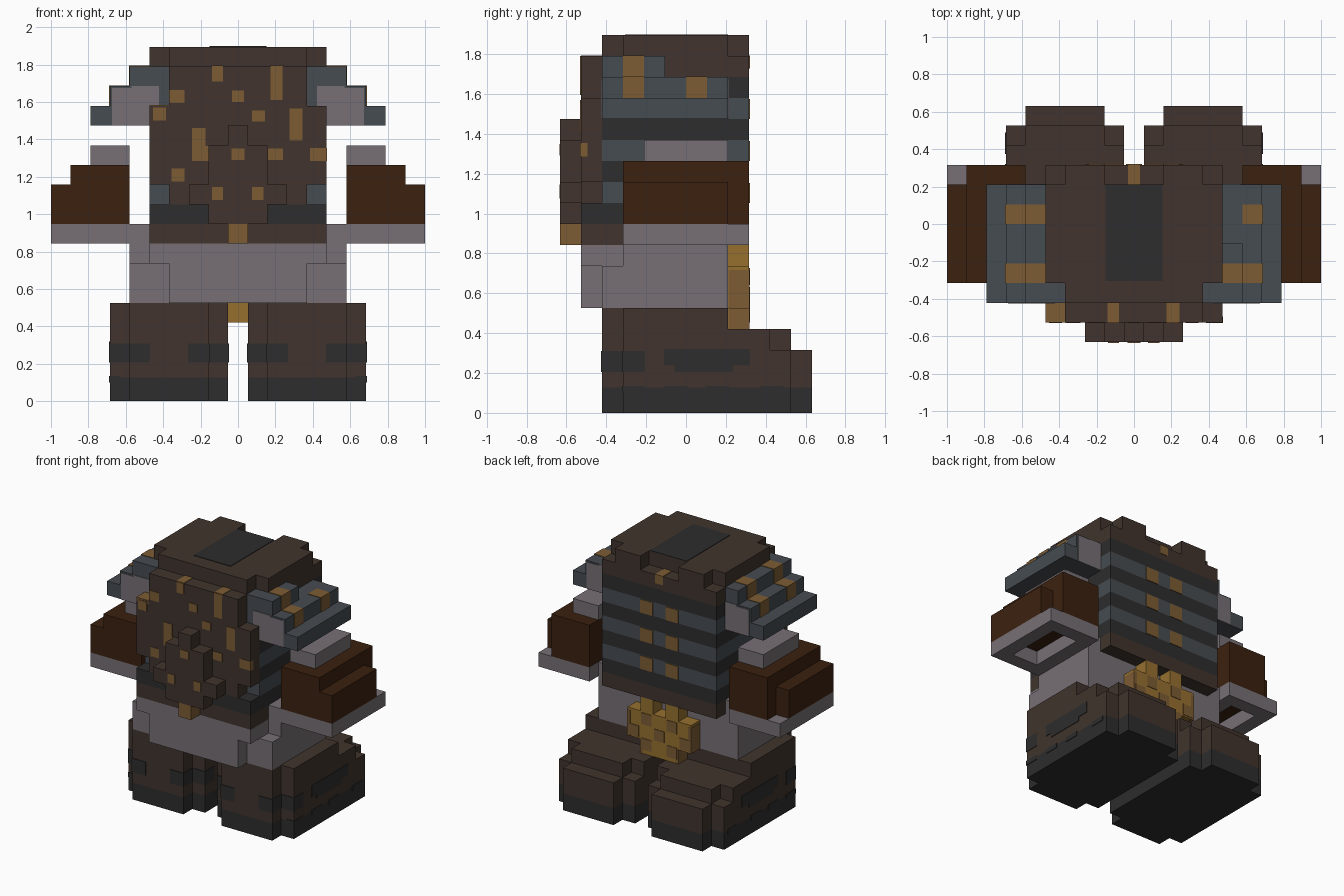
import bpy, bmesh
from mathutils import Matrix, Vector

if "Cube" in bpy.data.objects:
    bpy.data.objects.remove(bpy.data.objects["Cube"])

U = 2 / 19      # one block of the grid
T = 0.04        # thickness of painted plates, in blocks


def material(name, hexcode):
    rgb = [int(hexcode[i:i + 2], 16) / 255 for i in (0, 2, 4)]
    lin = [((c + 0.055) / 1.055) ** 2.4 for c in rgb] + [1]
    m = bpy.data.materials.new(name)
    m.use_nodes = True
    m.diffuse_color = lin
    m.node_tree.nodes["Principled BSDF"].inputs["Base Color"].default_value = lin
    return m


brown = material("leather brown", "41342d")
rust = material("dark rust brown", "3b210f")
grey = material("warm grey", "777075")
steel = material("steel blue", "464c51")
coal = material("charcoal", "2d2d2d")
bronze = material("bronze", "7d5c34")
gold = material("gold", "96702f")


def part(name, mat, boxes, mirror=False, grow=0.0):
    """Join boxes (x0, x1, y0, y1, z0, z1), in blocks, into one object."""
    bm = bmesh.new()
    for b in boxes:
        for side in ((1, -1) if mirror else (1,)):
            lo = Vector(b[0::2]) - Vector((grow,) * 3)
            hi = Vector(b[1::2]) + Vector((grow,) * 3)
            mid, size = (lo + hi) / 2, hi - lo
            mid.x *= side
            mat4 = Matrix.Translation(mid * U) @ Matrix.Diagonal((*(size * U), 1))
            bmesh.ops.create_cube(bm, size=1, matrix=mat4)
    me = bpy.data.meshes.new(name)
    bm.to_mesh(me)
    bm.free()
    me.materials.append(mat)
    ob = bpy.data.objects.new(name, me)
    bpy.context.scene.collection.objects.link(ob)
    return ob


# Boots with dark soles and worn patches
S = 1.2
part("boot_soles", coal, [(1.5, 5.5, -4, 6, 0, S), (.5, 6.5, -3, 5, 0, S)], True)
part("boots", brown, [(1.5, 5.5, -4, 2, S, 5), (.5, 6.5, -3, 2, S, 5),
                      (1.5, 5.5, 2, 5, S, 4), (.5, 6.5, 2, 4, S, 4),
                      (.5, 6.5, 4, 5, S, 3), (1.5, 5.5, 5, 6, S, 3)], True)
part("boot_patches", coal, [(4.5, 5.5, -4, -3, 2, 2.9), (5.5, 6.5, -3, -2, 2, 2.9),
                            (.5, 1.5, -3, -2, 2, 2.9), (1.5, 2.5, -4, -3, 2, 2.9),
                            (6, 6.5, -1, 3, 2.3, 3), (6, 6.5, -.5, 2.2, 2, 2.4)], True, T)
part("sole_waves", coal, [(6, 6.5, y, y + 1, S - .2, S + .05) for y in (-3, -1, 1, 3.6)],
     True, T)

# Hips and front apron
part("hips", grey, [(-5.5, 5.5, -4, 2, 5, 7), (-5.5, 5.5, -3, 2, 7, 9)])
part("apron", grey, [(-3.5, 3.5, -5, -4, 5, 7), (-4.5, 4.5, -5, -3, 7, 8)])

# Rear buckle with darker studs
part("buckle", gold, [(-2.5, 2.5, 2, 3, 5, 7), (-1.5, 1.5, 2, 3, 4, 5),
                      (.5, 1.5, 2, 3, 7, 8), (-1.5, -.5, 2, 3, 7, 8)])
part("buckle_studs", bronze, [(x - .4, x + .4, 2.5, 3 + T, z, z + .8)
                              for x, z in ((-1, 6.1), (1, 6.1), (0, 5.2), (-2, 5.1),
                                           (2, 5.1), (-1, 4.3), (1, 4.3))])
part("buckle_sides", bronze, [(2.3, 2.5, 2.05, 3, 5, 6.8), (1.3, 1.5, 2.05, 3, 4, 5)],
     True, T / 2)

# Banded torso
part("waistband", brown, [(-4.5, 4.5, -5, 3, 8, 9)])
part("torso_dark_bands", coal, [(-4.5, 4.5, -5, 3, 9, 10), (-4.5, 4.5, -4, 3, 11, 12),
                                (-4.5, 4.5, -4, 3, 13, 14), (-4.5, 4.5, -3, 3, 15, 16)])
part("torso_steel_bands", steel, [(-4.5, 4.5, -4, 3, z, z + 1) for z in (10, 12, 14)])
part("shoulder_yoke", brown, [(-4.5, 4.5, -3, 3, 16, 17)])
part("back_studs", bronze, [(x - .5, x + .5, 2.8, 3 + T, z, z + .95)
                            for x in (-1, 1) for z in (10, 12, 14)])
part("yoke_stud", bronze, [(-.3, .3, 2, 3 + T, 16.4, 17 + T)])

# Top slab, notched at the back
part("top_slab", brown, [(-3.5, 3.5, -4, -3, 17, 18), (-4.5, 4.5, -3, 2, 17, 18),
                         (1.5, 3.5, 2, 3, 17, 18), (-3.5, -1.5, 2, 3, 17, 18)])
part("top_panel", coal, [(-1.45, 1.45, -2.9, 2, 17.9, 18 + T)])

# Front plate and its raised stepped crest
part("front_plate", brown, [(-3.5, 3.5, -5, -3, 15, 17), (-4.5, 4.5, -5, -4, 11, 15),
                            (-3.5, 3.5, -5, -4, 10, 11)])
part("front_crest", brown, [(-w, w, -6, -5, a, b) for w, a, b in
                            ((.5, 13, 14), (1.5, 11, 13), (2.5, 10, 11), (1.5, 9, 10))])
part("crest_tip", bronze, [(-.5, .5, -6, -5, 8, 9)])


def spots(name, y, items):
    part(name, bronze, [((x - w / 2) / U, (x + w / 2) / U, y - T, y + .3,
                         (z - h / 2) / U, (z + h / 2) / U) for x, z, w, h in items])


spots("plate_spots", -5, [
    (-.11, 1.75, .06, .08), (.205, 1.7, .065, .18), (-.325, 1.63, .08, .07),
    (0, 1.63, .065, .06), (-.42, 1.535, .07, .07), (.11, 1.525, .07, .06),
    (.31, 1.48, .07, .17), (-.21, 1.41, .07, .1), (-.2, 1.325, .09, .08),
    (.2, 1.32, .08, .06), (.43, 1.32, .09, .07), (-.32, 1.21, .07, .07)])
spots("crest_spots", -6, [(0, 1.32, .07, .06), (-.11, 1.11, .06, .07), (.105, 1.11, .06, .07)])
part("plate_top_spots", bronze, [(-1.35, -.75, -5, -4, 16.8, 17 + T),
                                 (1.65, 2.3, -5, -4, 16.8, 17 + T),
                                 (-4.5, -3.5, -5, -4, 14.8, 15 + T)])

# Stepped shoulder guards; the +x one has a shorter top step
part("shoulder_guards", steel, [(4.5, 7.5, -4, 2, 14, 15), (4.5, 6.5, -4, 2, 15, 16),
                                (3.5, 5.5, -4, -3, 15, 17)], True)
part("guard_top_left", steel, [(4.5, 5.5, -3, -1, 16, 17)])
part("guard_top_right", steel, [(-5.5, -4.5, -3, 2, 16, 17)])
part("guard_stripes", bronze, [(5.5, 6.5 + T, y, y + 1, 15, 16 + T) for y in (-3, 0)], True)
part("guard_stripe_left", bronze, [(4.5, 5.5 + T, -3, -2, 16, 17 + T)])
part("guard_stripes_right", bronze, [(-5.5 - T, -4.5, y, y + 1, 16, 17 + T) for y in (-3, 0)])
part("guard_patches", grey, [(a, b, y - T, y + T, z0, z1) for y in (-4, 2)
                             for a, b, z0, z1 in ((4.5, 6.4, 14, 15), (4, 5.4, 15, 16),
                                                  (5.4, 6.4, 15, 15.9))], True)

# Arms with grey upper arm and hollow cuffs
part("upper_arms", grey, [(5.5, 7.5, -2, 2, 12, 13)], True)
part("sleeves", rust, [(5.5, 8.5, -3, 3, 9, 12), (8.5, 9.5, -3, 2, 9, 11)], True)
part("cuffs", grey, [(5.5, 6.5, -3, 3, 8, 9), (8.5, 9.5, -3, 3, 8, 9),
                     (6.5, 8.5, -3, -2, 8, 9), (6.5, 8.5, 2, 3, 8, 9)], True)
